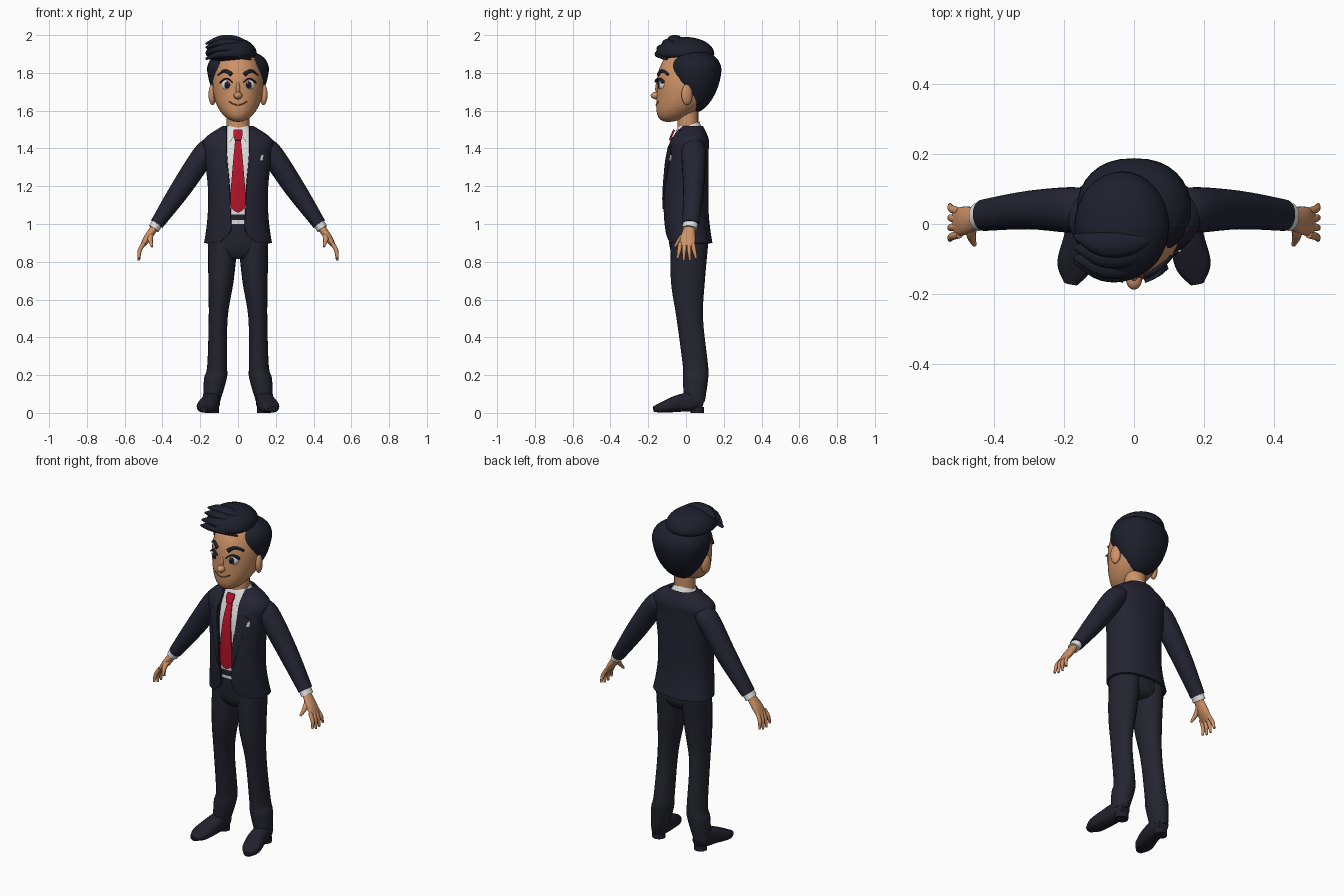
import bpy, bmesh
from math import sin, cos, asin, pi, tau, radians, copysign
from mathutils import Vector, Matrix
from mathutils.bvhtree import BVHTree

if "Cube" in bpy.data.objects:
    bpy.data.objects.remove(bpy.data.objects["Cube"])

DOWN, SIDE, BACK, UP = Vector((0, 0, -1)), Vector((1, 0, 0)), Vector((0, 1, 0)), Vector((0, 0, 1))
CREASE = radians(55)


def material(name, red, green, blue):
    mat = bpy.data.materials.new(name)
    mat.use_nodes = True
    mat.diffuse_color = (red, green, blue, 1)
    mat.node_tree.nodes["Principled BSDF"].inputs["Base Color"].default_value = mat.diffuse_color
    return mat


NAVY = material("navy suit", .017, .018, .032)
TROUSER = material("trouser navy", .018, .018, .029)
HAIR = material("blue black hair", .012, .014, .025)
SHOE = material("dark shoe leather", .016, .015, .025)
SKIN = material("tan skin", .62, .29, .135)
WHITE = material("white cloth", .75, .75, .75)
RED = material("red silk", .5, .006, .022)
IRIS = material("dark iris", .008, .01, .03)
LIP = material("brown lip line", .22, .075, .04)


def build(name, verts, faces, mat, mirror=False, thickness=0):
    """Make a mesh object and return a tree for draping other parts on it."""
    mesh = bpy.data.meshes.new(name)
    mesh.from_pydata(verts, [], faces)
    if not thickness:
        bm = bmesh.new()
        bm.from_mesh(mesh)
        bmesh.ops.recalc_face_normals(bm, faces=bm.faces)
        bm.to_mesh(mesh)
        bm.free()
    mesh.materials.append(mat)
    mesh.shade_smooth()
    mesh.set_sharp_from_angle(angle=CREASE)
    part = bpy.data.objects.new(name, mesh)
    bpy.context.collection.objects.link(part)
    if thickness:
        part.modifiers.new("Thickness", "SOLIDIFY").thickness = thickness
        part.modifiers.new("Crisp rim", "EDGE_SPLIT").split_angle = CREASE
    if mirror:
        part.modifiers.new("Mirror", "MIRROR").use_mirror_merge = False
    return BVHTree.FromPolygons(verts, faces)


def spline(rows, steps=5):
    """Smoothly resample rows of numbers."""
    last = len(rows) - 1
    out = []
    for i in range(last):
        before, start, end, after = (Vector(rows[max(0, min(last, i + k))]) for k in (-1, 0, 1, 2))
        leave, arrive = (end - before) / 2, (after - start) / 2
        for step in range(steps):
            t = step / steps
            blend = t * t * (3 - 2 * t)
            out.append(start.lerp(end, blend) + leave * t * (1 - t) ** 2 - arrive * t * t * (1 - t))
    return out + [Vector(rows[last])]


def bulge(value, power):
    return copysign(abs(value) ** power, value)


def loft(name, rows, mat, level=False, ref=BACK, sides=24, power=1, mirror=False):
    """Skin rings (x, y, z, radius, radius along ref); level keeps rings horizontal."""
    rows, verts = spline(rows), []
    mids = [row.to_3d() if len(row) == 3 else Vector(row[:3]) for row in rows]
    last = len(rows) - 1
    for i, (row, mid) in enumerate(zip(rows, mids)):
        along = UP if level else (mids[min(i + 1, last)] - mids[max(i - 1, 0)]).normalized()
        second = (ref - along * ref.dot(along)).normalized()
        first = along.cross(second)
        for k in range(sides):
            turn = tau * k / sides
            verts.append(mid + first * row[3] * bulge(cos(turn), power)
                         + second * row[4] * bulge(sin(turn), power))
    faces = []
    for start in range(0, last * sides, sides):
        for k in range(sides):
            a, b = start + k, start + (k + 1) % sides
            faces.append((a, b, b + sides, a + sides))
    faces += [list(range(sides)), list(range(last * sides, len(verts)))]
    return build(name, verts, faces, mat, mirror)


def sheet(name, grid, mat, thickness, mirror=False):
    """Cloth from a grid of points, rows running downward."""
    wide = len(grid[0])
    corners = [i * wide + j for i in range(len(grid) - 1) for j in range(wide - 1)]
    faces = [(a, a + wide, a + wide + 1, a + 1) for a in corners]
    return build(name, [point for row in grid for point in row], faces, mat, mirror, thickness)


def front(tree, x, z, lift):
    """Point on the front of a surface, lifted forward."""
    hit = tree.ray_cast(Vector((x, -1, z)), BACK)[0] or tree.find_nearest(Vector((x, -.1, z)))[0]
    return Vector((x, hit.y - lift, z))


def drape(name, tree, rows, lift, mat, mirror=False, steps=5, columns=6):
    """Thin plate laid on the front of a surface, rows (z, left edge, right edge)."""
    grid = [[front(tree, a + (b - a) * j / columns, z, lift) for j in range(columns + 1)]
            for z, a, b in spline(rows, steps)]
    sheet(name, grid, mat, .009, mirror)


def ball(name, middle, radii, mat, turn=0, mirror=False, shape=None):
    """Ellipsoid, optionally reshaped by a rule on the unit sphere."""
    bm = bmesh.new()
    bmesh.ops.create_uvsphere(bm, u_segments=32, v_segments=20, radius=1)
    if shape:
        for vert in bm.verts:
            vert.co = shape(*vert.co)
    place = Matrix.Translation(middle) @ Matrix.Rotation(turn, 4, 'Z') @ Matrix.Diagonal((*radii, 1))
    bm.transform(place)
    bm.verts.index_update()
    verts = [vert.co.copy() for vert in bm.verts]
    faces = [[vert.index for vert in face.verts] for face in bm.faces]
    bm.free()
    return build(name, verts, faces, mat, mirror)


def face_line(name, left, right, z, arch, inner, outer, mat, depth, mirror=False):
    """Arched tapering stroke that follows the face."""
    rows = []
    for k in range(5):
        s = k / 4
        point = front(head, left + (right - left) * s, z + arch * sin(pi * s), depth / 3)
        rows.append((*point, inner + (outer - inner) * s, depth))
    loft(name, rows, mat, sides=10, mirror=mirror)


# Head with the jaw pushed forward, neck, ears and nose
head = ball("head", (0, 0, 1.74), (.135, .155, .2), SKIN,
            shape=lambda x, y, z: (x, y - .6 * min(0, z) ** 2, z))
loft("neck", [(0, .01, 1.46, .06, .055), (0, .01, 1.63, .06, .055)], SKIN, level=True)
ball("ear", (.135, .005, 1.685), (.02, .03, .055), SKIN, radians(20), True)
ball("nose_tip", (0, -.157, 1.68), (.023, .03, .02), SKIN)
ball("nose_bridge", (0, -.143, 1.715), (.013, .02, .045), SKIN)

# Eyes, brows and mouth
ball("eye_white", (.06, -.129, 1.737), (.03, .015, .027), WHITE, radians(24), True)
ball("iris", (.057, -.143, 1.737), (.015, .005, .019), IRIS, radians(14), True)
ball("eye_glint", (.051, -.148, 1.745), (.004, .003, .004), WHITE, mirror=True)
face_line("upper_lash", .03, .092, 1.75, .02, .003, .004, HAIR, .014, True)
face_line("eyebrow", .034, .104, 1.79, .02, .012, .004, HAIR, .009, True)
face_line("mouth", -.05, .05, 1.65, -.02, .003, .003, LIP, .003)

# Hair: cropped back and sides, swept volume on top, loose locks
ball("hair_back", (0, .045, 1.79), (.16, .14, .2), HAIR,
     shape=lambda x, y, z: (bulge(x, .85) * (1 + z / 5), y * (1 + z / 5), z * (.65 if z > 0 else 1)))
ball("hair_top", (-.035, -.005, 1.9), (.135, .155, .09), HAIR,
     shape=lambda x, y, z: (x, y, z if z > 0 else z / 2))
for number, (y, z) in enumerate([(-.1, 1.87), (-.09, 1.9), (-.06, 1.93), (-.03, 1.95)]):
    lock = [(.07 - .08 * k, y - .03 * sin(k), z + .03 * sin(k), .003 + .035 * sin(k), .003 + .02 * sin(k))
            for k in range(4)]
    loft(f"hair_lock_{number}", lock, HAIR, ref=UP, sides=14)

# Shirt and belt
shirt = loft("shirt", [(0, 0, 1, .14, .1), (0, 0, 1.2, .14, .11), (0, 0, 1.35, .14, .1),
                       (0, .01, 1.45, .11, .08), (0, .01, 1.52, .06, .05)],
             WHITE, level=True, sides=40, power=.9)
loft("belt", [(0, 0, z, .144, .107) for z in (1.02, 1.05)], SHOE, level=True, power=.9)

# Jacket shell, open at the front: (centre y, z, half width, half depth, half opening)
BOXY = .88
grid = []
for y, z, wide, deep, gap in spline([(.03, 1.52, .08, .06, .06), (.02, 1.45, .18, .1, .06),
                                     (.01, 1.38, .18, .11, .06), (0, 1.2, .16, .12, .045),
                                     (0, 1.06, .16, .12, .04), (.01, .96, .17, .12, .04),
                                     (.02, .9, .18, .12, .1)]):
    edge = asin((gap / wide) ** (1 / BOXY))
    turns = [edge + (tau - 2 * edge) * j / 48 for j in range(49)]
    grid.append([Vector((wide * bulge(sin(t), BOXY), y - deep * bulge(cos(t), BOXY), z)) for t in turns])
jacket = sheet("jacket", grid, NAVY, .012)

# Notched lapels and pocket square
lapel = [(1.5, .02), (1.41, .055), (1.4, .04)]
lapel += [(1.38 - .05 * k, .07 - .01 * k) for k in range(7)]
lapel = [(z, .04 + .06 * (z - 1.08), .04 + .06 * (z - 1.08) + width) for z, width in lapel]
drape("lapel", jacket, lapel, .007, NAVY, True, steps=1)
drape("pocket_square", jacket, [(1.365, .12, .135), (1.335, .105, .13)], .006, WHITE)

# Collar with two front points
grid = []
for drop in (0, .5, 1):
    edge = .12 + .35 * drop
    row = []
    for j in range(33):
        t = edge + (tau - 2 * edge) * j / 32
        lead = max(0, cos(t)) ** 2
        radius = .06 + drop * (.016 + .02 * lead)
        height = 1.518 - .024 * cos(t) - drop * (.034 + .03 * lead)
        row.append(Vector((radius * sin(t), .01 - radius * cos(t), height)))
    grid.append(row)
sheet("shirt_collar", grid, WHITE, .006)

# Tie
blade = [(1.46, .014), (1.25, .033), (1.1, .04), (1.06, .003)]
knot = [(1.5, .022), (1.475, .025), (1.445, .015)]
for name, outline, lift in (("tie_blade", blade, .009), ("tie_knot", knot, .019)):
    drape(name, shirt, [(z, -half, half) for z, half in outline], lift, RED)

# Sleeves, cuffs and hands
loft("sleeve", [(.12, .04, 1.4, .05, .05), (.17, .04, 1.38, .06, .065), (.3, .04, 1.19, .055, .055),
                (.43, .025, 1, .036, .045)], NAVY, mirror=True)
loft("shirt_cuff", [(.42, .025, 1.015, .03, .04), (.446, .02, .975, .03, .04)], WHITE, mirror=True)
loft("palm", [(.436, .02, .99, .02, .027), (.48, .01, .925, .02, .04), (.51, .005, .88, .01, .04)],
     SKIN, mirror=True)
for i, name in enumerate(("index", "middle", "ring", "little")):
    y, tip = .022 * i - .03, .8 + .012 * abs(i - 1.5)
    loft(f"{name}_finger", [(.498, y, .9, .011, .011), (.52, y * 1.2, .86, .011, .011),
                            (.525, y * 1.5, tip, .006, .006)], SKIN, sides=12, mirror=True)
loft("thumb", [(.46, 0, .95, .013, .016), (.465, -.03, .92, .013, .014), (.455, -.06, .88, .006, .006)],
     SKIN, ref=SIDE, sides=12, mirror=True)

# Trousers
loft("trouser_seat", [(0, 0, 1.035, .14, .1), (0, .015, .87, .155, .1), (0, .015, .815, .06, .07)],
     TROUSER, level=True, power=.9)
loft("trouser_leg", [(.08, .02, .92, .08, .1), (.09, .01, .7, .067, .09), (.105, .02, .5, .05, .07),
                     (.11, .05, .25, .053, .067), (.12, .05, .18, .06, .067), (.14, .045, .06, .045, .055)],
     TROUSER, level=True, mirror=True)

# Shoes
loft("shoe", [(.135, .09, .05, .03, .03), (.14, .04, .06, .05, .045), (.15, -.04, .05, .045, .05),
              (.17, -.12, .03, .03, .05), (.18, -.17, .02, .015, .02)], SHOE, ref=SIDE, power=.8, mirror=True)
loft("shoe_heel", [(.138, .06, z, .037, .035) for z in (0, .03)], SHOE, level=True, mirror=True)
